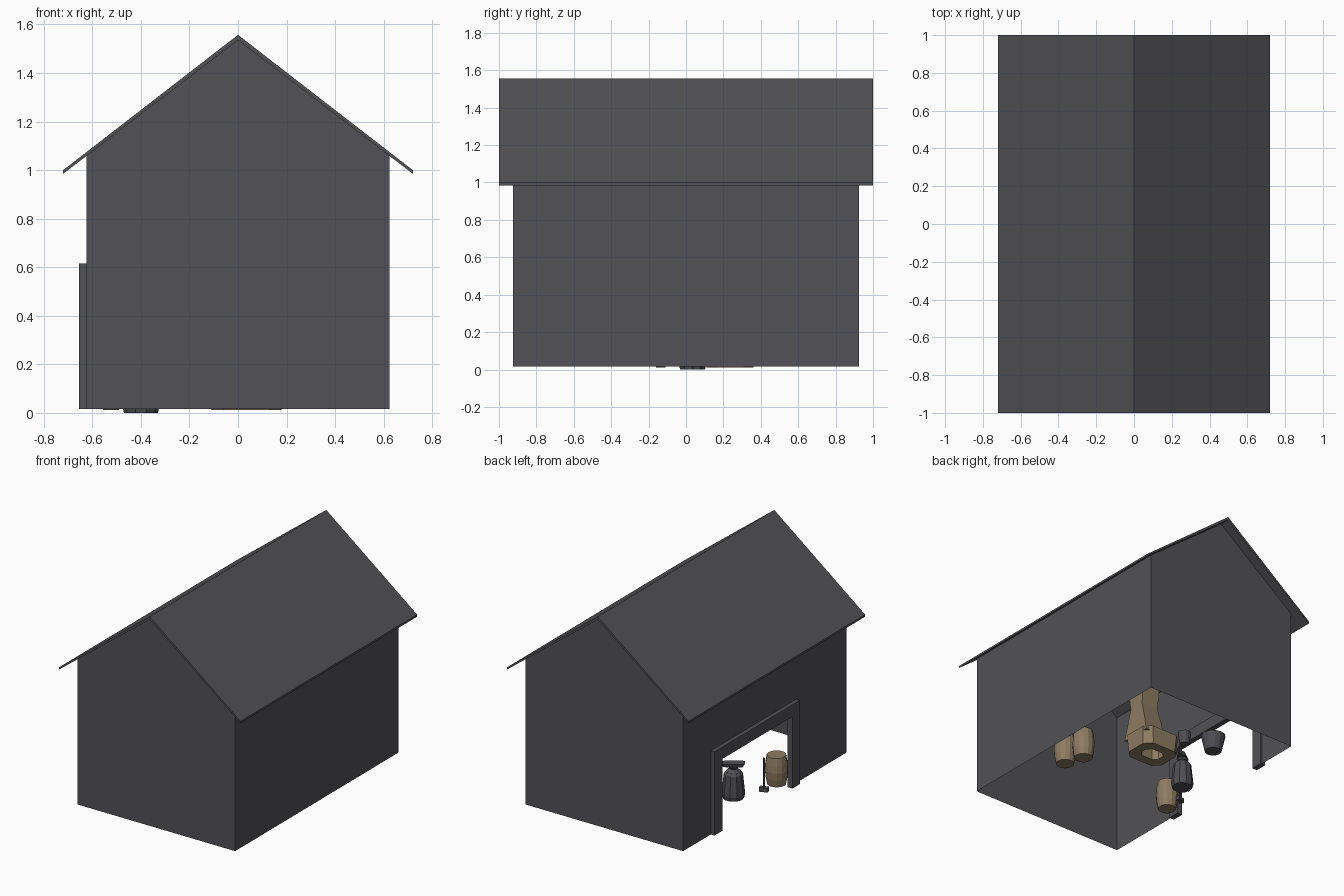
import bpy, bmesh, math
from mathutils import Matrix, Vector

if "Cube" in bpy.data.objects:
    bpy.data.objects.remove(bpy.data.objects["Cube"])


def mat(name, c):
    m = bpy.data.materials.new(name)
    m.diffuse_color = (*c, 1)
    m.use_nodes = True
    m.node_tree.nodes["Principled BSDF"].inputs["Base Color"].default_value = m.diffuse_color
    return m


STONE = mat("dark_grey", (0.085, 0.083, 0.092))
IRON = mat("iron_grey", (0.075, 0.076, 0.086))
WOOD = mat("tan_wood", (0.27, 0.20, 0.125))


def mesh_obj(name, verts, faces, m, fix=True):
    bm = bmesh.new()
    vs = [bm.verts.new(v) for v in verts]
    for f in faces:
        bm.faces.new([vs[i] for i in f])
    if fix:
        bmesh.ops.recalc_face_normals(bm, faces=bm.faces)
    me = bpy.data.meshes.new(name)
    bm.to_mesh(me)
    bm.free()
    me.materials.append(m)
    o = bpy.data.objects.new(name, me)
    bpy.context.collection.objects.link(o)
    return o


def loft(name, rings, m, caps=(True, True)):
    """Join equal-length rings of points into a skin."""
    n = len(rings[0])
    verts = [p for r in rings for p in r]
    faces = [(k * n + i, k * n + (i + 1) % n, (k + 1) * n + (i + 1) % n, (k + 1) * n + i)
             for k in range(len(rings) - 1) for i in range(n)]
    if caps[0]:
        faces.append(tuple(range(n)))
    if caps[1]:
        faces.append(tuple((len(rings) - 1) * n + i for i in range(n)))
    return mesh_obj(name, verts, faces, m)


def lathe(name, at, profile, m, sides=12, caps=(True, True)):
    rings = [[(at[0] + r * math.cos(2 * math.pi * i / sides),
               at[1] + r * math.sin(2 * math.pi * i / sides), z) for i in range(sides)]
             for r, z in profile]
    return loft(name, rings, m, caps)


def rect(x0, x1, y0, y1, z):
    return [(x0, y0, z), (x1, y0, z), (x1, y1, z), (x0, y1, z)]


def box(name, x0, x1, y0, y1, z0, z1, m):
    return loft(name, [rect(x0, x1, y0, y1, z0), rect(x0, x1, y0, y1, z1)], m)


# shell: thin walls, with a doorway in the left side
W, D, Z0, EAVE, PEAK = 0.625, 0.925, 0.015, 1.06, 1.535
for name, y in (("front_wall", -D), ("back_wall", D)):
    f = (0, 1, 2, 3, 4) if y < 0 else (4, 3, 2, 1, 0)
    mesh_obj(name, [(-W, y, Z0), (W, y, Z0), (W, y, EAVE), (0, y, PEAK), (-W, y, EAVE)],
             [f], STONE, False)
mesh_obj("right_wall", [(W, -D, Z0), (W, D, Z0), (W, D, EAVE), (W, -D, EAVE)],
         [(0, 1, 2, 3)], STONE, False)
A, B, H = -0.27, 0.525, 0.53
mesh_obj("left_wall",
         [(-W, y, z) for y, z in ((-D, Z0), (A, Z0), (A, H), (B, H), (B, Z0), (D, Z0), (D, EAVE), (-D, EAVE))],
         [(7, 6, 5, 4, 3, 2, 1, 0)], STONE, False)

# roof: folded slab with overhang
sec = [(-0.72, 1.0), (0, 1.557), (0.72, 1.0), (0.72, 0.985), (0, 1.535), (-0.72, 0.985)]
rv = [(x, y, z) for y in (-1, 1) for x, z in sec]
rf = [(i, (i + 1) % 6, 6 + (i + 1) % 6, 6 + i) for i in range(6)]
for o in (0, 6):
    rf += [(o, o + 1, o + 4, o + 5), (o + 1, o + 2, o + 3, o + 4)]
mesh_obj("roof", rv, rf, STONE)

# door frame
P = 0.087
box("door_post_front", -0.655, -0.615, A - P, A, Z0, 0.615, STONE)
box("door_post_back", -0.655, -0.615, B, B + P, Z0, 0.615, STONE)
box("door_lintel", -0.655, -0.615, A, B, H, 0.615, STONE)

# barrels
for i, (x, y) in enumerate(((0.405, -0.25), (0.36, -0.107), (-0.525, -0.275))):
    lathe("barrel_%d" % i, (x, y),
          [(0.062, 0.015), (0.073, 0.07), (0.077, 0.12), (0.073, 0.17), (0.064, 0.222)], WOOD, 14)

# forge: hearth block with a tray and a flue against one side
fx0, fx1, fy0, fy1 = -0.11, 0.18, 0.11, 0.36


def chamfered(g, z, c=0.05):
    x0, x1, y0, y1 = fx0 - g, fx1 + g, fy0 - g, fy1 + g
    return [(x0, y0 + c, z), (x0 + c, y0, z), (x1 - c, y0, z), (x1, y0 + c, z),
            (x1, y1 - c, z), (x1 - c, y1, z), (x0 + c, y1, z), (x0, y1 - c, z)]


loft("forge_hearth", [chamfered(-0.07, 0.1, 0.03), chamfered(-0.07, 0.012, 0.03),
                      chamfered(0, 0.012), chamfered(0.01, 0.14),
                      chamfered(-0.035, 0.14), chamfered(-0.035, 0.11)], WOOD)
loft("forge_flue", [rect(0.02, 0.185, 0.12, 0.35, 0.11), rect(0.03, 0.18, 0.14, 0.33, 0.2),
                    rect(0.04, 0.175, 0.175, 0.295, 0.34), rect(0.035, 0.18, 0.16, 0.31, 0.46),
                    rect(0.04, 0.175, 0.175, 0.295, 0.65)], WOOD)

# anvil on its block
ax, ay = -0.4, 0.035
lathe("anvil_block", (ax, ay), [(0.07, 0.0), (0.077, 0.03), (0.068, 0.12), (0.062, 0.175), (0.05, 0.19)], IRON, 10)
lathe("anvil_waist", (ax, ay), [(0.05, 0.19), (0.026, 0.21), (0.04, 0.228)], IRON, 8)
prof = [(-0.1, 0.004), (-0.05, 0.03), (0.055, 0.03), (0.075, 0.022),
        (0.075, -0.022), (0.055, -0.03), (-0.05, -0.03), (-0.1, -0.004)]
top = loft("anvil_top", [[(x * 0.8, y * 0.8, 0.224) for x, y in prof],
                         [(x, y, 0.25) for x, y in prof]], IRON)
top.data.transform(Matrix.Translation((ax, ay, 0)) @ Matrix.Rotation(math.radians(215), 4, 'Z'))

# buckets, open at the top
for name, at, r0, r1, h in (("large_bucket", (-0.26, 0.53), 0.058, 0.085, 0.12),
                            ("small_bucket", (-0.05, 0.475), 0.034, 0.047, 0.09)):
    lathe(name, at, [(r0, 0.015), (r1, 0.015 + h), (r1 - 0.008, 0.015 + h), (r0 - 0.006, 0.025)], IRON, 12)

# long hammer standing on its head
hx, hy = -0.523, -0.135
lathe("hammer_handle", (hx, hy), [(0.007, 0.02), (0.007, 0.25)], IRON, 6)
head = box("hammer_head", -0.03, 0.03, -0.015, 0.015, 0.012, 0.042, IRON)
head.data.transform(Matrix.Translation((hx, hy, 0)) @ Matrix.Rotation(math.radians(20), 4, 'Z'))
